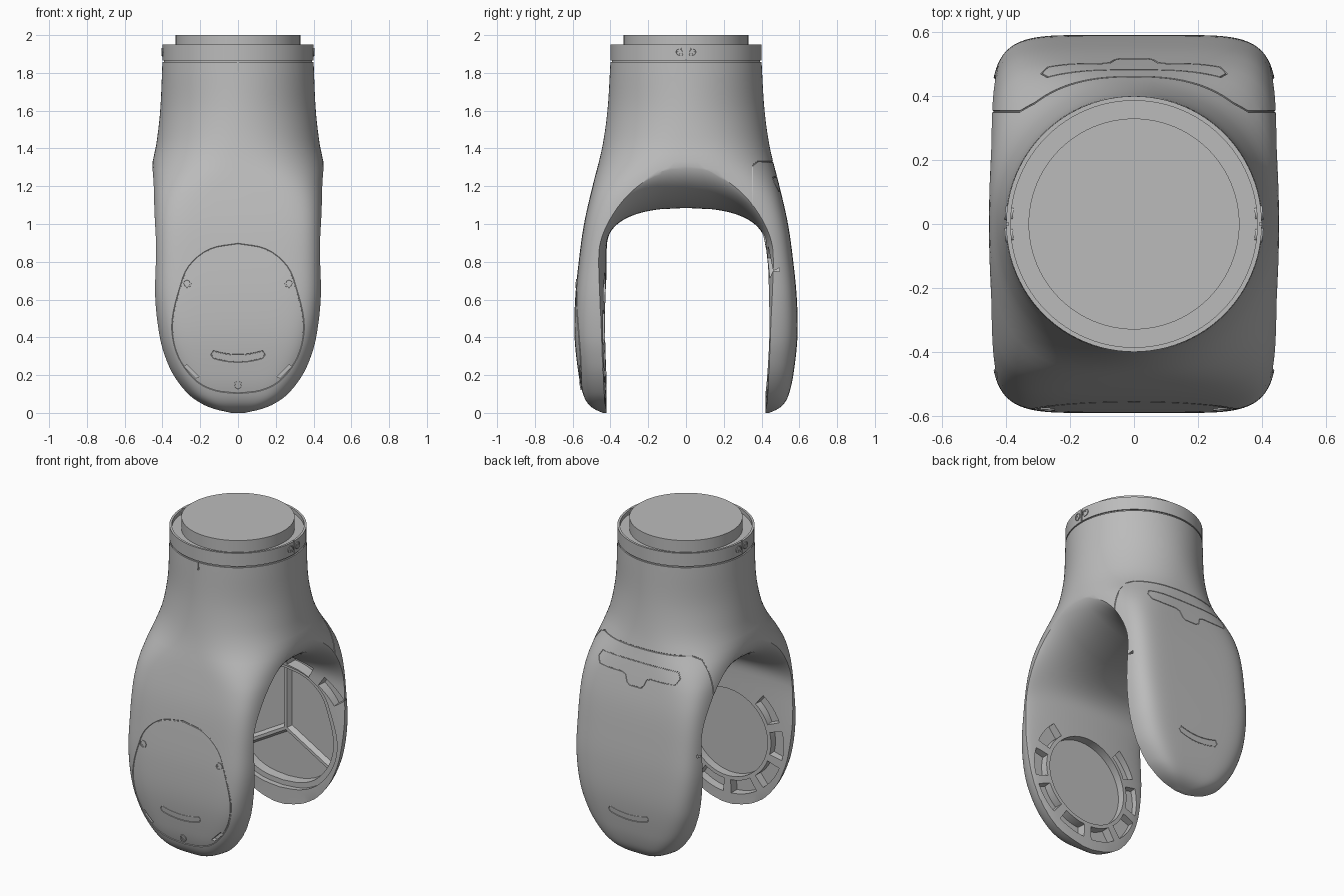
import bpy, bmesh
from math import sin, cos, pi, radians, copysign, sqrt
from mathutils import Vector, Matrix
from mathutils.bvhtree import BVHTree

if "Cube" in bpy.data.objects:
    bpy.data.objects.remove(bpy.data.objects["Cube"])

grey = bpy.data.materials.new("satin_grey")
grey.use_nodes = True
grey.diffuse_color = (0.5, 0.5, 0.5, 1)
grey.node_tree.nodes["Principled BSDF"].inputs["Base Color"].default_value = (0.5, 0.5, 0.5, 1)


def new_object(name, mesh):
    ob = bpy.data.objects.new(name, mesh)
    bpy.context.collection.objects.link(ob)
    mesh.materials.clear()
    mesh.materials.append(grey)
    return ob


def loft(name, rings):
    """Skin a list of equal-length rings and cap both ends."""
    bm = bmesh.new()
    rows = [[bm.verts.new(p) for p in ring] for ring in rings]
    n = len(rows[0])
    for a, b in zip(rows, rows[1:]):
        for i in range(n):
            j = (i + 1) % n
            bm.faces.new((a[i], a[j], b[j], b[i]))
    bm.faces.new(rows[0])
    bm.faces.new(rows[-1])
    bmesh.ops.recalc_face_normals(bm, faces=bm.faces)
    mesh = bpy.data.meshes.new(name)
    bm.to_mesh(mesh)
    bm.free()
    return new_object(name, mesh)


def cut(target, cutter):
    mod = target.modifiers.new("cut", 'BOOLEAN')
    mod.operation = 'DIFFERENCE'
    mod.solver = 'EXACT'
    mod.object = cutter
    bpy.context.view_layer.objects.active = target
    bpy.ops.object.modifier_apply(modifier=mod.name)
    bpy.data.objects.remove(cutter)


def spline(keys, t):
    """Smooth interpolation of (t, value) keys."""
    i = max(k for k in range(len(keys) - 1) if keys[k][0] <= t or k == 0)

    def slope(k):
        a, b = keys[max(k - 1, 0)], keys[min(k + 1, len(keys) - 1)]
        return (b[1] - a[1]) / (b[0] - a[0])
    (t0, v0), (t1, v1) = keys[i], keys[i + 1]
    h = t1 - t0
    s = (t - t0) / h
    return (v0 * (1 + 2 * s) * (1 - s) ** 2 + slope(i) * h * s * (1 - s) ** 2
            + v1 * s * s * (3 - 2 * s) + slope(i + 1) * h * s * s * (s - 1))


def power(c, e):
    return copysign(abs(c) ** e, c)


# Outer shell: round neck flowing into a wide rounded box
WIDTH = [(0, .05), (.02, .14), (.05, .212), (.1, .28), (.2, .355), (.3, .398), (.4, .424),
         (.6, .449), (.8, .452), (1, .453), (1.2, .453), (1.32, .453), (1.42, .433), (1.6, .412), (1.86, .4)]
DEPTH = [(0, .44), (.02, .485), (.05, .52), (.1, .545), (.2, .568), (.4, .59), (.6, .587),
         (.8, .568), (1, .54), (1.2, .495), (1.4, .445), (1.6, .416), (1.86, .4)]
SQUARE = [(0, 5), (.2, 6), (.5, 7), (.8, 7), (1, 6.5), (1.13, 5.3), (1.23, 3.7),
          (1.33, 2.5), (1.55, 2), (1.86, 2)]
rings = []
for k in range(65):
    z = 1.857 * (k / 64) ** 1.6
    a, b, e = spline(WIDTH, z), spline(DEPTH, z), 2 / spline(SQUARE, z)
    rings.append([(a * power(cos(t), e), b * power(sin(t), e), z)
                  for t in (2 * pi * (i + .5) / 128 for i in range(128))])
body = loft("fork_body", rings)
bm = bmesh.new()
bm.from_mesh(body.data)
shell = BVHTree.FromBMesh(bm)
bm.free()


# Channel that separates the legs, rolling outward to meet the shell
def flare(x, rim):
    return 1 - sqrt(1 - min(abs(x) / rim, 1) ** 2) + 4 * max(abs(x) - rim, 0)


RAMP = [(.05, .25), (.2, .4), (.5, .65), (.8, 1)]
rings = []
for x in [-.54] + [.455 * sin(pi * (i / 48 - .5)) for i in range(49)] + [.54]:
    ring = [(x, .42, -.1)] + [
        (x, .42 + .06 * spline(RAMP, z) * flare(x, spline(WIDTH, z)), z)
        for z in (.05, .1, .15, .2, .27, .35, .43, .51, .59, .67, .74)]
    t = flare(x, .455)
    w = .42 + .06 * t
    e = 2 / (5 - 2.2 * min(t, 1))
    arch = []
    for i in range(49):
        v = pi * i / 48
        y = power(cos(v), e)
        arch.append((x, w * y, .8 + .2 * sin(v) ** e + (.085 + .24 * t) * (1 - abs(y) ** 2.3)))
    arch[0], arch[-1] = (x, w, .8), (x, -w, .8)
    rings.append(ring + arch + [(x, -y, z) for x, y, z in reversed(ring)])
cut(body, loft("channel_cutter", rings))


# Outlines in the x-z plane
def mirror(half):
    return half + [(-x, z) for x, z in reversed(half[1:-1])]


EGG = [(0, .895), (.15, .865), (.26, .775), (.31, .65), (.345, .5), (.34, .38),
       (.3, .27), (.22, .17), (.12, .12), (0, .105)]
ks = [i / 4 for i in range(37)]
egg = mirror([(spline([(i, p[0]) for i, p in enumerate(EGG)], k),
               spline([(i, p[1]) for i, p in enumerate(EGG)], k)) for k in ks])


def scaled(pts, fx, fz):
    cx, cz = (sum(c) / len(pts) for c in zip(*pts))
    return [(cx + (x - cx) * fx, cz + (z - cz) * fz) for x, z in pts]


def prism(name, pts, y0, y1, taper=1):
    return loft(name, [[(x, y0, z) for x, z in pts], [(x, y1, z) for x, z in scaled(pts, taper, taper)]])


HUB_Z = .455


def polar(r, deg):
    return (r * cos(radians(deg)), HUB_Z + r * sin(radians(deg)))


def sector(mid, half, r0, r1):
    steps = [mid - half + half * i / 4 for i in range(9)]
    return [polar(r0, d) for d in steps] + [polar(r1, d) for d in reversed(steps)]


# Back leg: stepped egg-shaped recess and corner pockets
cut(body, prism("recess_cutter", scaled(egg, 1.14, 1.01), .3, .455))
cut(body, prism("recess_cutter", scaled(egg, 1.07, .95), .3, .515, .96))
for angle in (44, 73, 107, 136):
    cut(body, prism("pocket_cutter", sector(angle, 11, .45, .535), .3, .495, .85))

# Front leg: round bearing recess with a ring of pockets
cut(body, prism("bearing_cutter", [polar(.28, 5 * i) for i in range(72)], -.3, -.475))
for k in range(8):
    cut(body, prism("pocket_cutter", sector(-216 + 36 * k, 15, .3, .392), -.3, -.475, .88))

# Three-armed rib inside the back leg
for i, angle in enumerate((90, 210, 330)):
    d = Vector((cos(radians(angle)), 0, sin(radians(angle))))
    s = Vector((-d.z, 0, d.x))
    c = Vector((0, 0, HUB_Z))
    length = .41 if i == 0 else .355
    loft("recess_rib_%d" % (i + 1), [
        [c + d * r + s * w + Vector((0, y, 0))
         for w, y in ((-.028, .52), (-.009, .485), (.009, .485), (.028, .52))]
        for r in (-.01, length)])


# Seam grooves following the shell
def project(pts, direction):
    d = Vector(direction)
    hits = [shell.ray_cast(Vector(p) - d * 2, d)[0] for p in pts]
    return [h for h in hits if h]


def groove(path, radius=.004, cyclic=False):
    curve = bpy.data.curves.new("seam", 'CURVE')
    curve.dimensions = '3D'
    curve.bevel_depth = radius
    curve.bevel_resolution = 1
    curve.use_fill_caps = True
    line = curve.splines.new('POLY')
    line.points.add(len(path) - 1)
    for pt, p in zip(line.points, path):
        pt.co = (*p, 1)
    line.use_cyclic_u = cyclic
    ob = bpy.data.objects.new("seam", curve)
    bpy.context.collection.objects.link(ob)
    mesh = bpy.data.meshes.new_from_object(ob.evaluated_get(bpy.context.evaluated_depsgraph_get()))
    bpy.data.objects.remove(ob)
    cut(body, new_object("seam_cutter", mesh))


def outline(pts, side, radius=.004):
    groove(project([(x, 0, z) for x, z in pts], (0, -side, 0)), radius, True)


# Front cover seam, curved slots on both legs, light strip on the back
outline(egg, -1)
xs = [-.13 + .26 * i / 12 for i in range(13)]
slot = ([(x, .27 + 1.2 * x * x) for x in xs] + [(.143, .308)]
        + [(x, .308 + 1.2 * x * x) for x in reversed(xs)] + [(-.143, .308)])
for side in (-1, 1):
    outline(slot, side, .003)
strip = mirror([(0, 1.25), (.1, 1.25), (.2, 1.25), (.27, 1.245), (.29, 1.21), (.27, 1.175), (.2, 1.17),
                (.1, 1.17), (.075, 1.16), (.06, 1.12), (.04, 1.105), (0, 1.105)])
outline(strip, 1, .003)

# Back panel seam: level across the back, then straight down each side
side_z = [1.31 - .03 * i for i in range(11)]
across = project([(-.31 + .031 * i, 0, 1.33) for i in range(21)], (0, -1, 0))
left = project([(0, .352, z) for z in side_z], (-1, 0, 0))
right = project([(0, .352, z) for z in side_z], (1, 0, 0))
groove(right[::-1] + across + left)

# Timing notch under the collar and pry notches beside the front cover
cut(body, prism("notch_cutter", [(-.005, 1.81), (.005, 1.81), (.005, 1.9), (-.005, 1.9)], -.5, -.395))
for s in (-1, 1):
    cut(body, prism("pry_cutter", [(s * x, z) for x, z in
                    ((.205, .19), (.225, .185), (.285, .245), (.27, .255))], -.7, -.53))


def lathe(name, profile, steps=96):
    return loft(name, [[(r * cos(2 * pi * i / steps), r * sin(2 * pi * i / steps), z)
                        for i in range(steps)] for r, z in profile])


# Clamp collar and top hub
collar = lathe("neck_collar", [(.38, 1.84), (.392, 1.85), (.392, 1.866), (.4, 1.866), (.4, 1.95), (.386, 1.95),
                               (.386, 1.925), (.32, 1.925)])
lathe("top_hub", [(.33, 1.9), (.33, 2)])
for s in (-1, 1):
    split = [(s * .392, 1.87), (s * .42, 1.87), (s * .42, 1.96), (s * .392, 1.96)]
    cut(collar, prism("split_cutter", split, -.004, .004))


# Screws
def screw(name, loc, axis, r=.023):
    ob = lathe(name, [(r, -.02), (r, .005), (r * .75, .005), (r * .7, .002), (r * .4, .002), (r * .35, -.004)], 20)
    ob.matrix_world = Matrix.Translation(loc) @ Vector(axis).to_track_quat('Z', 'Y').to_matrix().to_4x4()


for i, (x, z) in enumerate(((-.27, .685), (.27, .685), (0, .145))):
    loc, normal, _, _ = shell.ray_cast(Vector((x, -2, z)), Vector((0, 1, 0)))
    screw("cover_screw_%d" % (i + 1), loc, normal)
for sx in (-1, 1):
    for sy in (-1, 1):
        screw("collar_screw", (sx * .398, sy * .035, 1.91), (sx, sy * .09, 0))

# Smooth shading with sharp creases
for ob in bpy.context.scene.objects:
    ob.select_set(ob.type == 'MESH')
bpy.context.view_layer.objects.active = body
bpy.ops.object.shade_smooth_by_angle(angle=radians(32))
